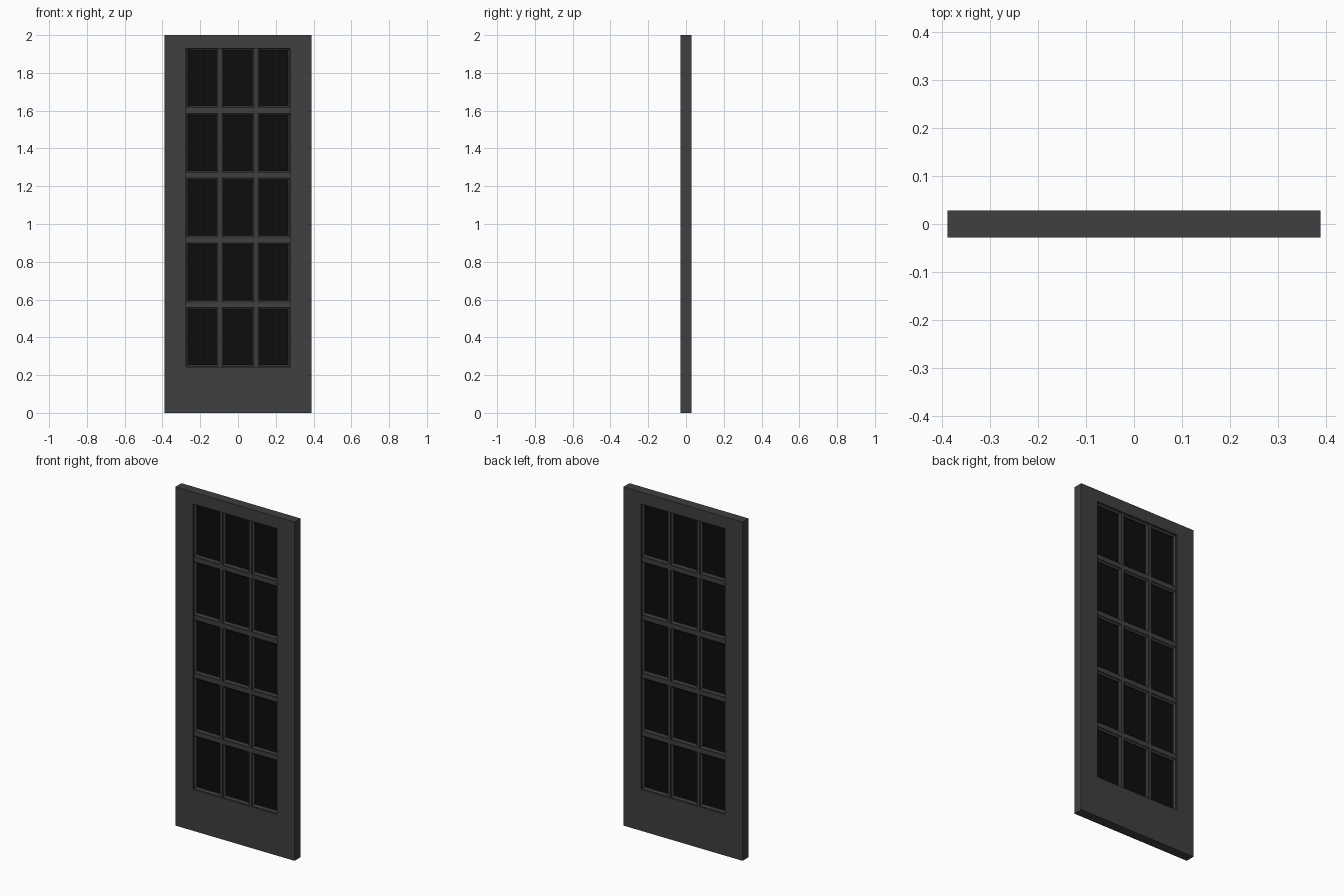
import bpy, bmesh

if "Cube" in bpy.data.objects:
    bpy.data.objects.remove(bpy.data.objects["Cube"])

W, H, T = 0.389, 2.0, 0.028           # half width, height, half thickness
SX, Z0, Z1 = 0.275, 0.243, 1.93       # glazed opening
BEAD = 0.0105                         # moulding width round each pane
MV, MH = 0.017, 0.027                 # muntin core widths
COLS, ROWS = 3, 5
CORE_Y = 0.02                         # muntin half depth
GLASS_Y = 0.004


def material(name, v):
    m = bpy.data.materials.new(name)
    m.diffuse_color = (v, v, v, 1)
    m.use_nodes = True
    m.node_tree.nodes["Principled BSDF"].inputs["Base Color"].default_value = m.diffuse_color
    return m


paint = material("dark_paint", 0.05)
glass = material("black_glass", 0.004)


def make(name, bm, mat):
    bmesh.ops.recalc_face_normals(bm, faces=bm.faces)
    me = bpy.data.meshes.new(name)
    bm.to_mesh(me)
    bm.free()
    me.materials.append(mat)
    ob = bpy.data.objects.new(name, me)
    bpy.context.collection.objects.link(ob)


def box(name, x0, x1, y, z0, z1, mat=paint):
    bm = bmesh.new()
    bmesh.ops.create_cube(bm, size=1)
    for v in bm.verts:
        v.co = (x1 if v.co.x > 0 else x0, y if v.co.y > 0 else -y,
                z1 if v.co.z > 0 else z0)
    make(name, bm, mat)


def moulding(name, x0, x1, z0, z1):
    """Rectangular bead frame: small step, then slope to the glass, both sides."""
    profile = [(0, -0.017), (0.002, -0.017), (BEAD, -0.010),
               (BEAD, 0.010), (0.002, 0.017), (0, 0.017)]
    bm = bmesh.new()
    rings = [[bm.verts.new(c) for c in ((x0 + d, y, z0 + d), (x1 - d, y, z0 + d),
                                        (x1 - d, y, z1 - d), (x0 + d, y, z1 - d))]
             for d, y in profile]
    for k in range(len(rings)):
        a, b = rings[k], rings[(k + 1) % len(rings)]
        for i in range(4):
            j = (i + 1) % 4
            bm.faces.new((a[i], a[j], b[j], b[i]))
    make(name, bm, paint)


# Outer frame
for s, n in ((-1, "left"), (1, "right")):
    box(n + "_stile", *sorted((s * SX, s * W)), T, 0, H)
box("bottom_rail", -SX, SX, T, 0, Z0)
box("top_rail", -SX, SX, T, Z1, H)

# Muntin bars
cw = (2 * SX - (COLS - 1) * MV) / COLS
ch = (Z1 - Z0 - (ROWS - 1) * MH) / ROWS
for i in range(1, COLS):
    x = -SX + i * (cw + MV)
    box("vertical_muntin", x - MV, x, CORE_Y, Z0, Z1)
for r in range(1, ROWS):
    z = Z0 + r * (ch + MH)
    for i in range(COLS):
        x = -SX + i * (cw + MV)
        box("horizontal_muntin", x, x + cw, CORE_Y, z - MH, z)

# Panes with their mouldings
for r in range(ROWS):
    for i in range(COLS):
        x, z = -SX + i * (cw + MV), Z0 + r * (ch + MH)
        moulding("pane_moulding", x, x + cw, z, z + ch)
        b = BEAD
        box("glass_pane", x + b, x + cw - b, GLASS_Y, z + b, z + ch - b, glass)
